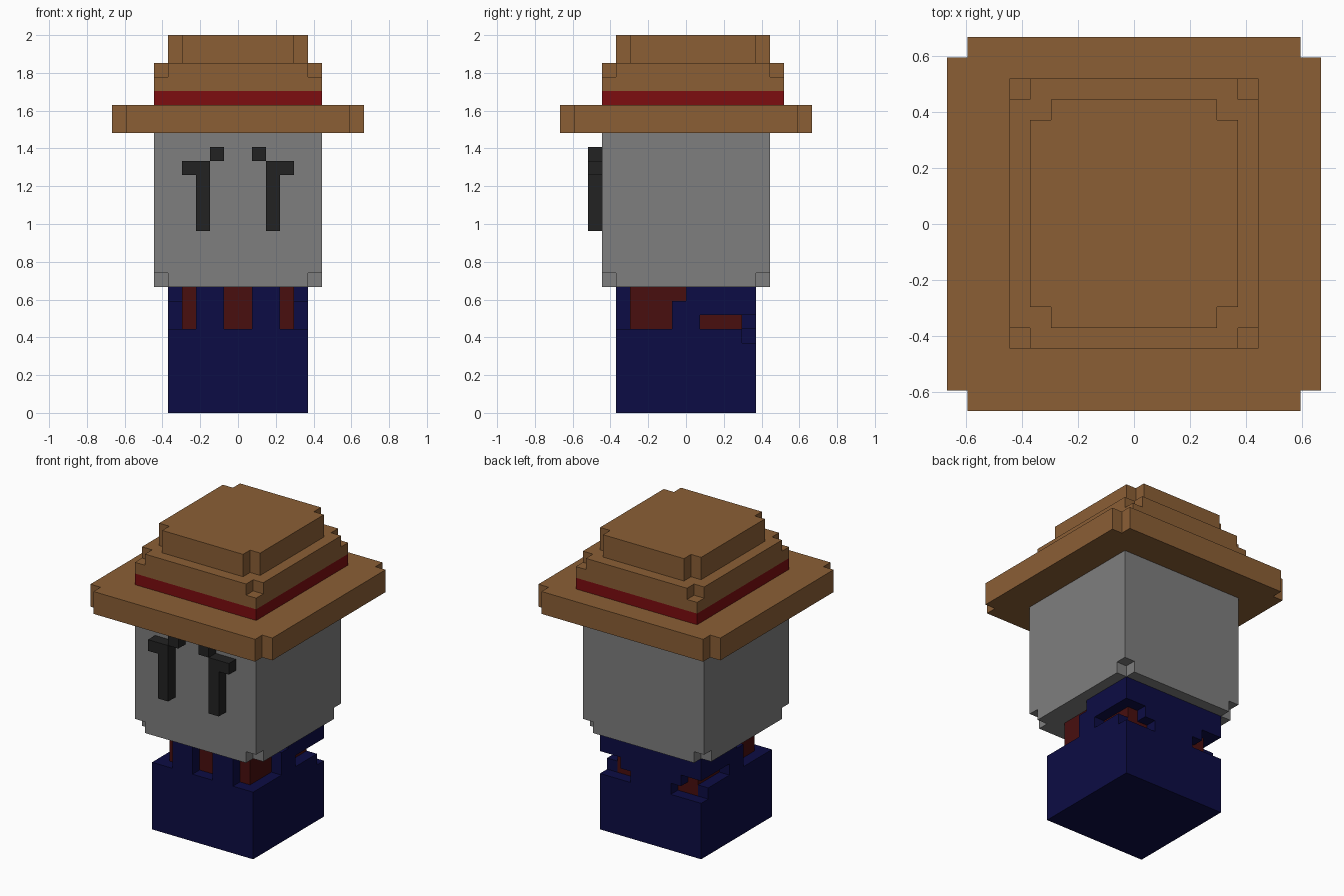
import bpy, bmesh
from mathutils import Vector

cube = bpy.data.objects.get("Cube")
if cube:
    bpy.data.objects.remove(cube)

U = 2 / 27  # edge length of one block


def material(name, rgb):
    m = bpy.data.materials.new(name)
    m.use_nodes = True
    m.diffuse_color = (*rgb, 1)
    bsdf = next(n for n in m.node_tree.nodes if n.type == 'BSDF_PRINCIPLED')
    bsdf.inputs["Base Color"].default_value = (*rgb, 1)
    return m


BROWN = material("straw_brown", (0.258, 0.114, 0.036))
RED = material("band_red", (0.205, 0.004, 0.005))
GREY = material("head_grey", (0.209, 0.209, 0.209))
BLACK = material("eye_black", (0.016, 0.016, 0.016))
NAVY = material("coat_navy", (0.0037, 0.0037, 0.058))
MAROON = material("shirt_maroon", (0.065, 0.0045, 0.0045))


def cells(x0, x1, y0, y1, z0, z1):
    return {(x, y, z) for x in range(x0, x1) for y in range(y0, y1) for z in range(z0, z1)}


def mirrored(s):
    return s | {(-1 - x, y, z) for x, y, z in s}


def corners(x0, x1, y0, y1, z0, z1):
    return {(x, y, z) for x in (x0, x1 - 1) for y in (y0, y1 - 1) for z in range(z0, z1)}


def build(name, *layers):
    """Skin sets of blocks, given as (cells, material), into one flat-faced mesh."""
    grid = {c: i for i, (s, _) in enumerate(layers) for c in s}
    bm = bmesh.new()
    verts = {}
    for c, mat in grid.items():
        for axis in range(3):
            for side in (0, 1):
                n = list(c)
                n[axis] += 2 * side - 1
                if tuple(n) in grid:
                    continue
                a, b = (axis + 1) % 3, (axis + 2) % 3
                loop = []
                for da, db in ((0, 0), (1, 0), (1, 1), (0, 1)):
                    p = list(c)
                    p[axis] += side
                    p[a] += da
                    p[b] += db
                    p = tuple(p)
                    if p not in verts:
                        verts[p] = bm.verts.new(Vector(p) * U)
                    loop.append(verts[p])
                f = bm.faces.new(loop if side else loop[::-1])
                f.material_index = mat
    # Merge flat areas of one colour
    bmesh.ops.dissolve_limit(bm, angle_limit=0.01, verts=bm.verts[:],
                             edges=bm.edges[:], delimit={'MATERIAL'})
    mesh = bpy.data.meshes.new(name)
    bm.to_mesh(mesh)
    bm.free()
    for _, m in layers:
        mesh.materials.append(m)
    ob = bpy.data.objects.new(name, mesh)
    bpy.context.collection.objects.link(ob)
    return ob


# Body: navy coat with cut openings around a maroon shirt core
shirt = cells(-4, 4, -4, 4, 5, 9)
coat = cells(-5, 5, -5, 5, 0, 9) - shirt
openings = mirrored(
    cells(4, 5, -5, -1, 6, 9)      # front corner and side opening
    | cells(4, 5, -1, 0, 8, 9)     # collar step on the side
    | cells(3, 4, -5, -4, 6, 9)    # outer front slit
    | cells(0, 1, -5, -4, 6, 9)    # centre front slit
    | cells(4, 5, 1, 5, 6, 7)      # rear side slot
    | cells(3, 5, 4, 5, 6, 7)      # back corner slot
    | cells(2, 5, 4, 5, 5, 6))     # lower back slot
build("body", (coat - openings, NAVY), (shirt, MAROON))

# Head with the bottom corners nicked
build("head", (cells(-6, 6, -6, 6, 9, 20) - corners(-6, 6, -6, 6, 9, 10), GREY))

# Raised eyes: upright, outward bar and inner brow block
left_eye = cells(2, 3, -7, -6, 13, 17) | cells(2, 4, -7, -6, 17, 18)
left_brow = cells(1, 2, -7, -6, 18, 19)
build("eyes", (mirrored(left_eye), BLACK))
build("brows", (mirrored(left_brow), BLACK))

# Hat
build("hat_brim", (cells(-9, 9, -9, 9, 20, 22) - corners(-9, 9, -9, 9, 20, 22), BROWN))
build("hat_band", (cells(-6, 6, -6, 7, 22, 23), RED))
build("hat_crown", (cells(-6, 6, -6, 7, 23, 25) - corners(-6, 6, -6, 7, 24, 25), BROWN))
build("hat_top", (cells(-5, 5, -5, 6, 25, 27) - corners(-5, 5, -5, 6, 25, 27), BROWN))
